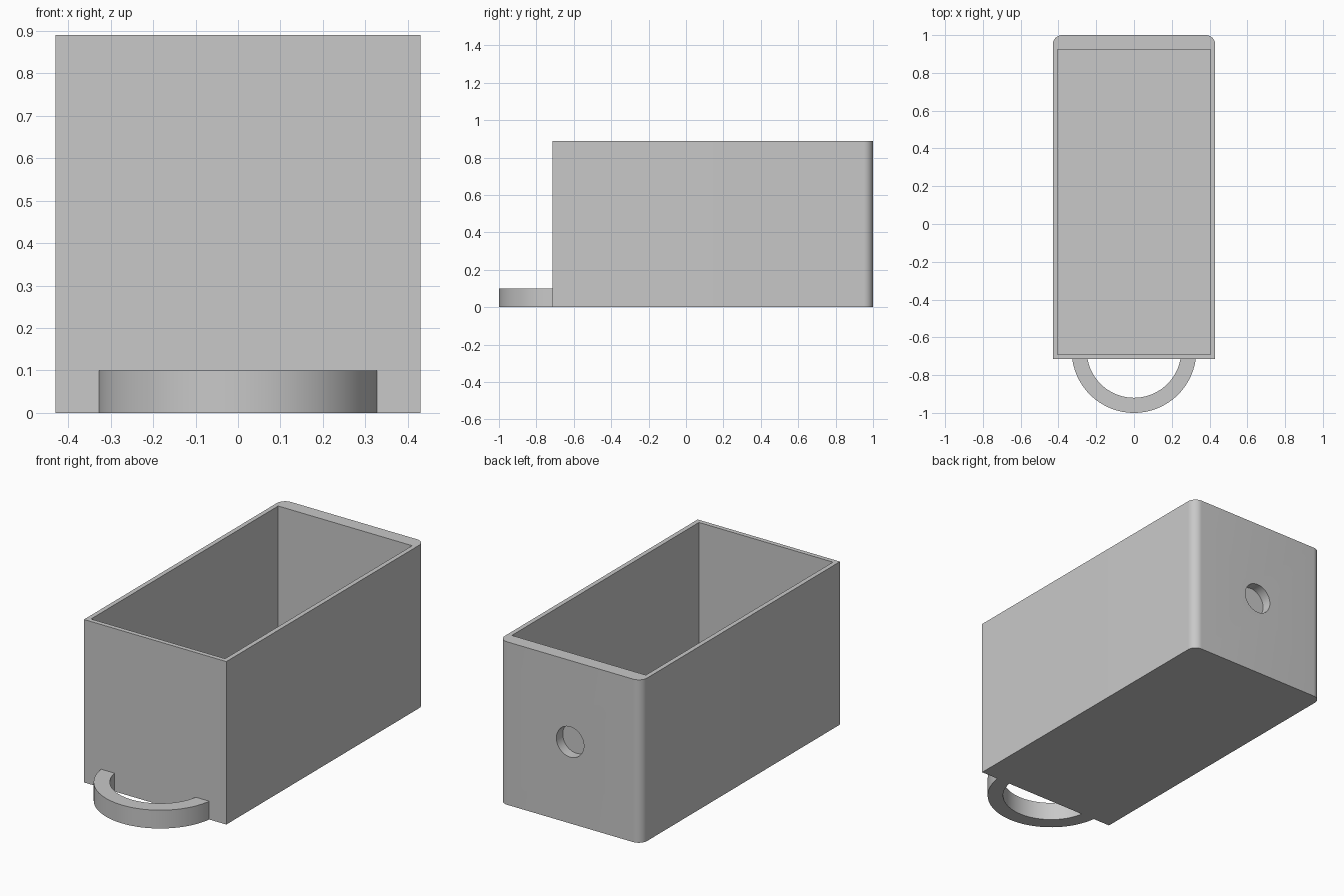
import bpy
import bmesh
from math import pi, sin, cos, asin
from mathutils import Matrix

cube = bpy.data.objects.get("Cube")
if cube:
    bpy.data.objects.remove(cube, do_unlink=True)

HALF_W, FRONT, BACK, HEIGHT = 0.43, -0.715, 1.0, 0.89
WALL, BACK_WALL, CORNER = 0.025, 0.075, 0.05

grey = bpy.data.materials.new("plain grey")
grey.use_nodes = True
colour = (0.58, 0.58, 0.58, 1)
grey.diffuse_color = colour
grey.node_tree.nodes["Principled BSDF"].inputs["Base Color"].default_value = colour


def arc(cx, cy, radius, start, end, steps):
    """Points on an arc from one angle to another."""
    angles = [start + (end - start) * i / steps for i in range(steps + 1)]
    return [(cx + radius * cos(a), cy + radius * sin(a)) for a in angles]


def prism(name, outline, bottom, top):
    """Extrude a flat outline upward into a solid."""
    bm = bmesh.new()
    base = bm.faces.new([bm.verts.new((x, y, bottom)) for x, y in outline])
    grown = bmesh.ops.extrude_face_region(bm, geom=[base])["geom"]
    moved = [g for g in grown if isinstance(g, bmesh.types.BMVert)]
    bmesh.ops.translate(bm, verts=moved, vec=(0, 0, top - bottom))
    bmesh.ops.recalc_face_normals(bm, faces=bm.faces)
    mesh = bpy.data.meshes.new(name)
    bm.to_mesh(mesh)
    bm.free()
    mesh.materials.append(grey)
    obj = bpy.data.objects.new(name, mesh)
    bpy.context.collection.objects.link(obj)
    return obj


def activate(obj):
    bpy.ops.object.select_all(action='DESELECT')
    obj.select_set(True)
    bpy.context.view_layer.objects.active = obj


def cut(obj, cutter):
    """Subtract the cutter, then remove it."""
    cutter.hide_render = True
    mod = obj.modifiers.new("cut", 'BOOLEAN')
    mod.operation, mod.solver, mod.object = 'DIFFERENCE', 'EXACT', cutter
    activate(obj)
    bpy.ops.object.modifier_apply(modifier=mod.name)
    bpy.data.objects.remove(cutter, do_unlink=True)


# Drawer body: square front corners, rounded back corners
cx, cy = HALF_W - CORNER, BACK - CORNER
outline = [(-HALF_W, FRONT), (HALF_W, FRONT)]
outline += arc(cx, cy, CORNER, 0, pi / 2, 12)
outline += arc(-cx, cy, CORNER, pi / 2, pi, 12)
body = prism("drawer_body", outline, 0, HEIGHT)

# Open cavity
ix, y0, y1 = HALF_W - WALL, FRONT + WALL, BACK - BACK_WALL
cut(body, prism("cavity_cutter", [(-ix, y0), (ix, y0), (ix, y1), (-ix, y1)],
                WALL, HEIGHT + 0.1))

# Shallow round recess in the thick back wall
recess = prism("recess_cutter", arc(0, 0, 0.083, 0, 2 * pi, 48)[:-1], -0.055, 0.1)
recess.data.transform(Matrix.Translation((0, BACK, HEIGHT / 2)) @ Matrix.Rotation(-pi / 2, 4, 'X'))
cut(body, recess)

# Half-ring pull handle ending at the front wall
ring_y, outer, inner = -0.67, 0.33, 0.25
drop = ring_y - FRONT
a, b = asin(drop / outer), asin(drop / inner)
ring = arc(0, ring_y, outer, pi + a, 2 * pi - a, 48)
ring += arc(0, ring_y, inner, 2 * pi - b, pi + b, 48)
handle = prism("pull_handle", ring, 0, 0.1)

for part in (body, handle):
    activate(part)
    bpy.ops.object.shade_smooth_by_angle(angle=pi / 6)
